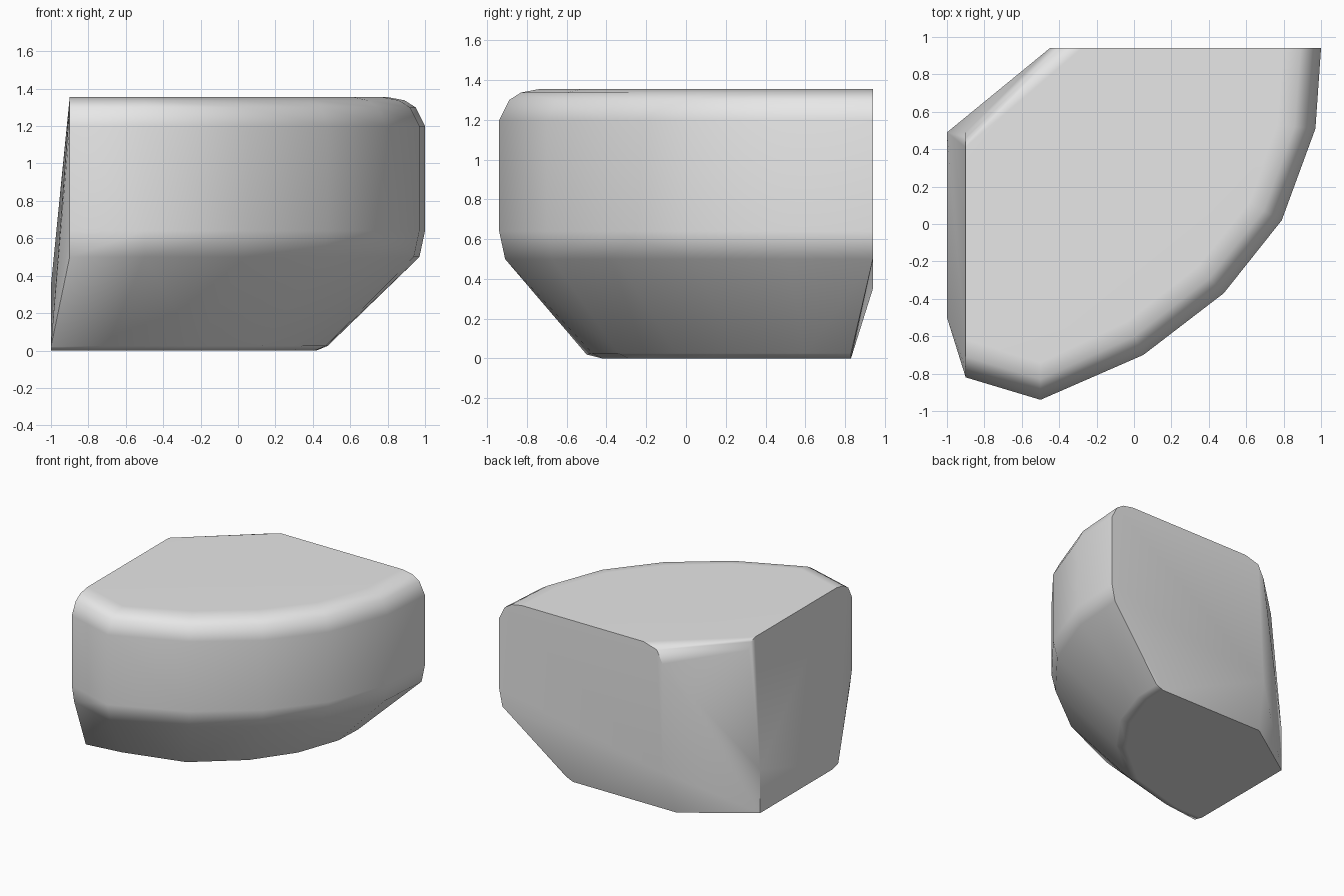
import bpy
import bmesh
from math import radians

if "Cube" in bpy.data.objects:
    bpy.data.objects.remove(bpy.data.objects["Cube"], do_unlink=True)

# Single stone colour
stone = bpy.data.materials.new("grey_stone")
stone.use_nodes = True
grey = (0.8, 0.8, 0.8, 1.0)
stone.diffuse_color = grey
stone.node_tree.nodes["Principled BSDF"].inputs["Base Color"].default_value = grey

# Curved wall: outline point and inward direction
wall = [((-0.9, -0.82), (0, 1)), ((-0.5, -0.94), (0, 1)),
        ((0.05, -0.7), (-0.44, 0.9)), ((0.48, -0.37), (-0.71, 0.71)),
        ((0.79, 0.02), (-0.88, 0.47)), ((0.97, 0.51), (-1, 0.1)),
        ((1, 0.94), (-1, 0))]

# Wall levels: height and inset, rounded at the top and undercut below
levels = [(0.5, 0.03), (0.64, 0), (1.2, 0), (1.3, 0.05), (1.338, 0.11), (1.355, 0.2)]
points = [(x + dx * inset, y + dy * inset, z)
          for z, inset in levels for (x, y), (dx, dy) in wall]

# Underside: curved rim, slightly raised, and the flat base inside it
rim = [(-0.7, -0.47), (-0.22, -0.34), (0.13, -0.05), (0.35, 0.26), (0.47, 0.6)]
points += [(x, y, 0.025) for x, y in rim]
points += [(x - 0.06, y + 0.05, 0) for x, y in rim]
points += [(-1, -0.5, 0.02), (-1, -0.42, 0), (0.48, 0.83, 0.025), (0.42, 0.83, 0)]

# Flat cut sides at the left and the back, joined by a diagonal cut
points += [(-1, 0.49, 0), (-1, 0.49, 0.35), (-0.9, 0.49, 1.28), (-0.9, 0.46, 1.335),
           (-0.9, 0.41, 1.355), (-0.5, 0.83, 0), (-0.45, 0.94, 0.35),
           (-0.45, 0.94, 1.22), (-0.4, 0.94, 1.32), (-0.28, 0.94, 1.355)]

# Block skinned around the points
bm = bmesh.new()
for p in points:
    bm.verts.new(p)
hull = bmesh.ops.convex_hull(bm, input=bm.verts)
bmesh.ops.delete(bm, geom=[v for v in bm.verts if not v.link_faces], context='VERTS')
bmesh.ops.dissolve_limit(bm, angle_limit=radians(1), verts=bm.verts, edges=bm.edges)
bmesh.ops.recalc_face_normals(bm, faces=bm.faces)
mesh = bpy.data.meshes.new("stone_block")
bm.to_mesh(mesh)
bm.free()
mesh.materials.append(stone)
block = bpy.data.objects.new("stone_block", mesh)
bpy.context.collection.objects.link(block)

# Soft rounded rims with crisp cut edges
bpy.ops.object.select_all(action='DESELECT')
block.select_set(True)
bpy.context.view_layer.objects.active = block
bpy.ops.object.shade_smooth_by_angle(angle=radians(42))
soft = block.modifiers.new("soft_normals", 'WEIGHTED_NORMAL')
soft.keep_sharp = True
